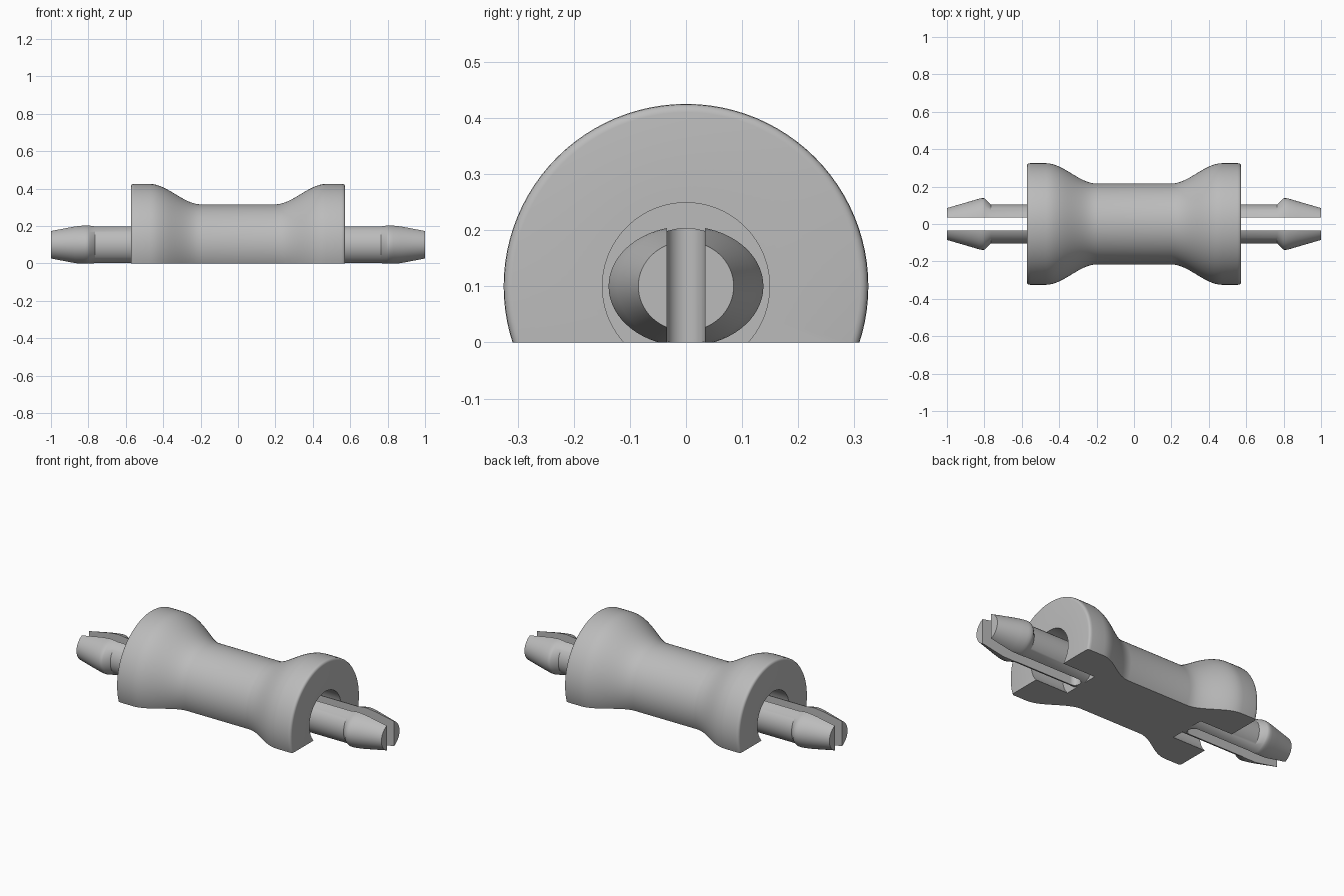
import bpy, bmesh, math

if "Cube" in bpy.data.objects:
    bpy.data.objects.remove(bpy.data.objects["Cube"], do_unlink=True)

AXIS = 0.1      # height of the long axis
END = 0.573     # half length of the body
BORE = 0.36     # inner end of the sockets
SLOT = 0.034    # half width of the pin slot

grey = bpy.data.materials.new("plain grey")
grey.use_nodes = True
colour = (0.5, 0.5, 0.5, 1)
grey.diffuse_color = colour
grey.node_tree.nodes["Principled BSDF"].inputs["Base Color"].default_value = colour


def finish(name, bm):
    bmesh.ops.recalc_face_normals(bm, faces=bm.faces)
    mesh = bpy.data.meshes.new(name)
    bm.to_mesh(mesh)
    bm.free()
    mesh.materials.append(grey)
    obj = bpy.data.objects.new(name, mesh)
    bpy.context.collection.objects.link(obj)
    return obj


def activate(obj):
    bpy.ops.object.select_all(action='DESELECT')
    obj.select_set(True)
    bpy.context.view_layer.objects.active = obj


def loft(name, rings, sides):
    """Skin elliptical rings (x, y radius, z radius) along the long axis."""
    bm = bmesh.new()
    loops = []
    for x, ry, rz in rings:
        angles = [2 * math.pi * i / sides for i in range(sides)]
        loops.append([bm.verts.new((x, ry * math.cos(a), AXIS + rz * math.sin(a)))
                      for a in angles])
    for a, b in zip(loops, loops[1:]):
        for i in range(sides):
            j = (i + 1) % sides
            bm.faces.new((a[i], a[j], b[j], b[i]))
    bm.faces.new(loops[0])
    bm.faces.new(loops[-1])
    return finish(name, bm)


def prism(name, outline, z0, z1):
    bm = bmesh.new()
    face = bm.faces.new([bm.verts.new((x, y, z0)) for x, y in outline])
    new = bmesh.ops.extrude_face_region(bm, geom=[face])["geom"]
    bmesh.ops.translate(bm, vec=(0, 0, z1 - z0),
                        verts=[v for v in new if isinstance(v, bmesh.types.BMVert)])
    return finish(name, bm)


def cut(obj, cutter):
    activate(obj)
    mod = obj.modifiers.new("cut", 'BOOLEAN')
    mod.operation = 'DIFFERENCE'
    mod.solver = 'EXACT'
    mod.object = cutter
    bpy.ops.object.modifier_apply(modifier=mod.name)


def smooth(obj):
    activate(obj)
    bpy.ops.object.shade_smooth_by_angle(angle=math.radians(28))


# Body: waisted spool with a socket in each end
half = []
for i in range(15):
    t = i / 14
    half.append((0.2 + 0.27 * t, 0.216 + 0.109 * t * t * (3 - 2 * t)))
half.append((END - 0.02, 0.325))
for i in range(1, 5):
    a = math.pi / 2 * i / 4
    half.append((END - 0.015 + 0.015 * math.sin(a), 0.31 + 0.015 * math.cos(a)))
half += [(END, 0.149), (BORE, 0.149)]
profile = [(-x, r) for x, r in reversed(half)] + half
body = loft("spool_body", [(x, r, r) for x, r in profile], 96)

# Pin: round shaft with a flattened, tapered barb
pin_rings = [(BORE, 0.104, 0.104), (0.765, 0.104, 0.104), (0.795, 0.134, 0.106),
             (0.803, 0.138, 0.107), (0.815, 0.138, 0.107), (0.83, 0.135, 0.106),
             (0.87, 0.123, 0.102), (1, 0.085, 0.08)]
pins = loft("snap_pins", pin_rings, 64)

# Flat underside on everything, and a round-ended slot in the pin
ground = prism("underside_cutter", [(-2, -1), (2, -1), (2, 1), (-2, 1)], -1, 0)
slot_outline = [(2, -SLOT), (2, SLOT)]
for i in range(17):
    a = math.pi / 2 + math.pi * i / 16
    slot_outline.append((BORE + 0.045 + SLOT * math.cos(a), SLOT * math.sin(a)))
slot = prism("slot_cutter", slot_outline, -1, 1)

cut(body, ground)
cut(pins, ground)
cut(pins, slot)
for cutter in (ground, slot):
    bpy.data.objects.remove(cutter, do_unlink=True)

# Matching pin at the other end
activate(pins)
mirror = pins.modifiers.new("mirror", 'MIRROR')
mirror.use_mirror_merge = False
bpy.ops.object.modifier_apply(modifier=mirror.name)

smooth(body)
smooth(pins)
